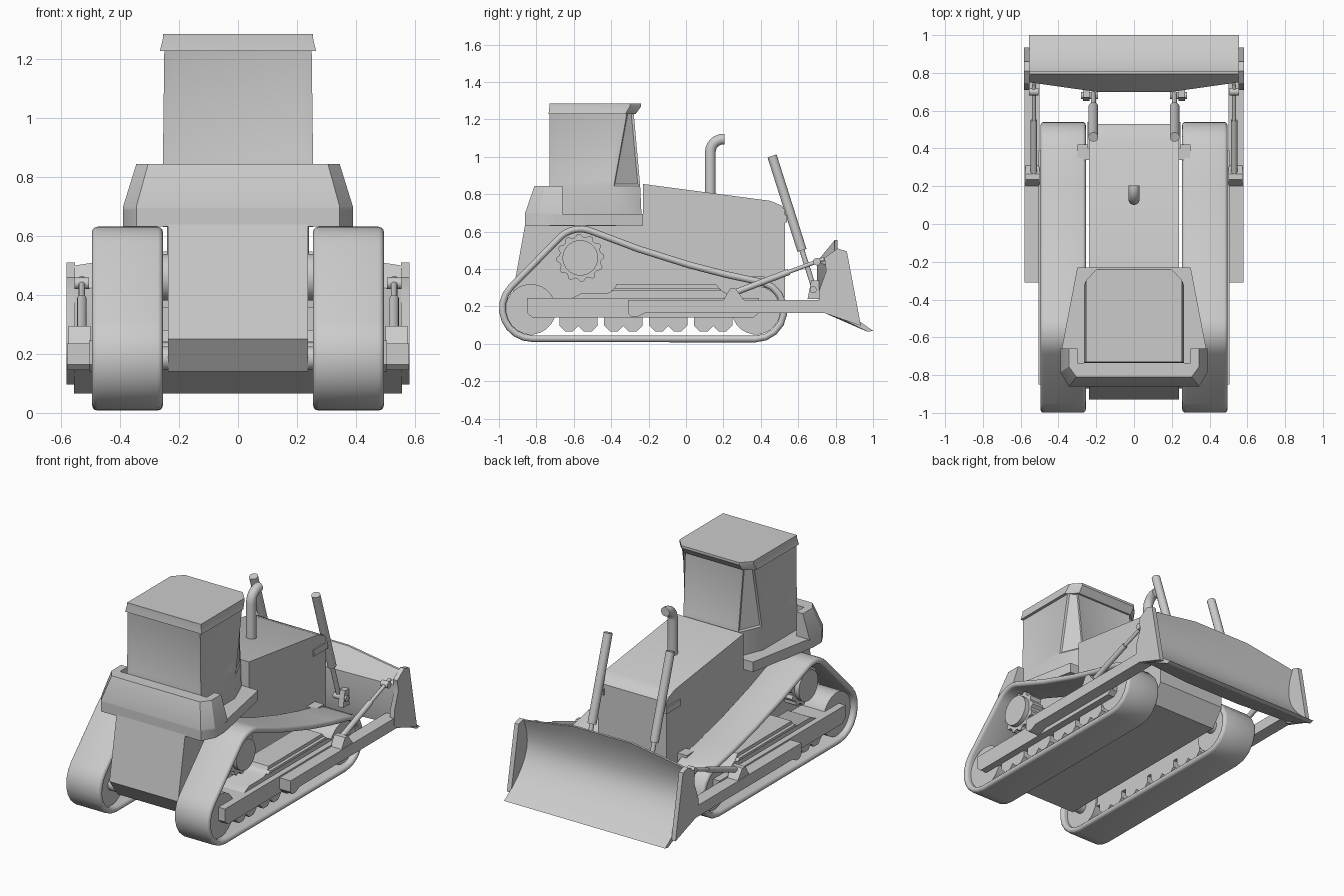
import bpy, bmesh, math
from mathutils import Vector

if "Cube" in bpy.data.objects:
    bpy.data.objects.remove(bpy.data.objects["Cube"])

grey = bpy.data.materials.new("plain grey")
grey.use_nodes = True
grey.diffuse_color = (0.6, 0.6, 0.6, 1)
grey.node_tree.nodes["Principled BSDF"].inputs["Base Color"].default_value = (0.6, 0.6, 0.6, 1)


def finish(name, bm, mirror=False, bevel=0, angle=30, band=0):
    bmesh.ops.recalc_face_normals(bm, faces=bm.faces)
    mesh = bpy.data.meshes.new(name)
    bm.to_mesh(mesh)
    bm.free()
    mesh.materials.append(grey)
    ob = bpy.data.objects.new(name, mesh)
    bpy.context.collection.objects.link(ob)
    if band:
        m = ob.modifiers.new("thickness", 'SOLIDIFY')
        m.thickness, m.offset = band, -1
    if bevel:
        m = ob.modifiers.new("bevel", 'BEVEL')
        m.width, m.segments, m.angle_limit = bevel, 3, math.radians(50)
    if mirror:
        ob.modifiers.new("mirror", 'MIRROR')
    bpy.ops.object.select_all(action='DESELECT')
    ob.select_set(True)
    bpy.context.view_layer.objects.active = ob
    bpy.ops.object.shade_smooth_by_angle(angle=math.radians(angle))
    return ob


def loft_bm(rings, caps=True, bm=None):
    bm = bm or bmesh.new()
    rows = [[bm.verts.new(p) for p in ring] for ring in rings]
    n = len(rows[0])
    for a, b in zip(rows, rows[1:]):
        for i in range(n):
            j = (i + 1) % n
            bm.faces.new((a[i], a[j], b[j], b[i]))
    if caps:
        bm.faces.new(rows[0])
        bm.faces.new(rows[-1])
    return bm


def prism(name, profile, x0, x1, **kw):
    """Side profile of (y, z) points extruded across x."""
    return finish(name, loft_bm([[(x, y, z) for y, z in profile] for x in (x0, x1)]), **kw)


def box(name, x, y, z, **kw):
    return prism(name, [(y[0], z[0]), (y[1], z[0]), (y[1], z[1]), (y[0], z[1])], *x, **kw)


def plan(half, z):
    """Half outline of (x, y) points completed by symmetry at height z."""
    return [(x, y, z) for x, y in half] + [(-x, y, z) for x, y in reversed(half)]


def tube(name, path, r, sides=16, mirror=True, bm=None, angle=40):
    path = [Vector(p) for p in path]
    rings = []
    for i, p in enumerate(path):
        d = (path[min(i + 1, len(path) - 1)] - path[max(i - 1, 0)]).normalized()
        u = Vector((1, 0, 0)) if abs(d.x) < 0.9 else Vector((0, 1, 0))
        u = (u - d * u.dot(d)).normalized()
        v = d.cross(u)
        rings.append([p + r * (u * math.cos(t) + v * math.sin(t))
                      for t in (math.tau * (k + .5) / sides for k in range(sides))])
    return finish(name, loft_bm(rings), mirror=mirror, angle=angle)


def wheel(name, y, z, r, x0, x1, sides=24):
    return tube(name, [(x0, y, z), (x1, y, z)], r, sides)


def arc(y, z, r, a0, a1, n=8):
    return [(y + r * math.cos(t), z + r * math.sin(t))
            for t in (math.radians(a0 + (a1 - a0) * k / n) for k in range(n + 1))]


# Hull with sloping hood
prism("hull_and_hood", [(-.86, .64), (-.93, .25), (-.85, .14), (.45, .14), (.53, .25), (.53, .715),
                        (.51, .74), (.45, .765), (-.23, .855), (-.23, .64)], -.237, .237)

# Tracks: three arcs joined with a sagging upper run
loop = (arc(-.82, .19, .18, 270, 136) + arc(-.565, .46, .172, 136, 70)
        + [(-.25, .525), (.02, .44), (.22, .388)] + arc(.37, .18, .172, 75, -90))
finish("tracks", loft_bm([[(x, y, z) for y, z in loop] for x in (.255, .495)], caps=False),
       mirror=True, bevel=.018, angle=35, band=.036)

# Idlers, rollers and sprockets
wheel("rear_idlers", -.83, .185, .135, .29, .46)
wheel("front_idlers", .375, .18, .13, .29, .46)
for g in range(4):
    for k in (-1, 1):
        wheel("track_roller", -.575 + g * .24 + k * .05, .12, .057, .3, .46, 8)
teeth = [(-.565 + r * math.cos(t), .46 + r * math.sin(t))
         for r, t in ((.128 if k % 4 < 2 else .112, math.tau * k / 48) for k in range(48))]
prism("sprockets", teeth, .34, .42, mirror=True)
wheel("sprocket_hubs", -.565, .46, .095, .34, .45)
wheel("final_drive_axles", -.565, .46, .08, .2, .36)
wheel("rear_axles", -.83, .185, .04, .2, .3)
wheel("front_axles", .38, .2, .04, .2, .3)
box("cross_beam", (-.3, .3), (.34, .42), (.28, .36))

# Track frames
prism("track_frames", [(-.85, .165), (-.82, .14), (.36, .14), (.39, .165), (.39, .245), (-.85, .245)],
      .3, .505, mirror=True)
prism("frame_covers", [(-.62, .24), (-.56, .27), (-.42, .27), (-.39, .285), (-.37, .32),
                       (.16, .32), (.19, .285), (.27, .24)], .31, .47, mirror=True)
prism("frame_ledges", [(-.4, .285), (.19, .285), (.17, .3), (-.38, .3)], .31, .49, mirror=True)

# Fender deck and raised rear rim
half = [(.3, -.23), (.39, -.7), (.39, -.78), (.345, -.86)]
finish("fender_deck", loft_bm([plan(half, .632), plan(half, .695)]))
low = [(.3, -.66), (.39, -.66), (.39, -.785), (.345, -.86)]
high = [(.3, -.66), (.345, -.66), (.345, -.755), (.305, -.81)]


def rim(outer, z):
    right = [(.3, -.735, z)] + [(x, y, z) for x, y in outer]
    return right + [(-x, y, z) for x, y, z in reversed(right)]


finish("rear_rim", loft_bm([rim(low, .69), rim(low, .70), rim(high, .845)]))

# Cab with recessed windows
foot = [(.19, -.235), (.255, -.4), (.255, -.73)]
waist = [(.19, -.245), (.255, -.385), (.255, -.73)]
head = [(.2, -.28), (.25, -.315), (.25, -.73)]
bm = loft_bm([plan(foot, .63), plan(waist, .845), plan(head, 1.24)])
bmesh.ops.recalc_face_normals(bm, faces=bm.faces)
for f in [f for f in bm.faces if f.calc_center_median().z > .9 and abs(f.normal.z) < .5]:
    lengths = [e.calc_length() for e in f.edges]
    margin = .04 if min(lengths) > .2 else .014
    bmesh.ops.inset_individual(bm, faces=[f], thickness=margin, depth=-.008)
finish("cab", bm)
eave = [(.2, -.27), (.265, -.325), (.265, -.735)]
ridge = [(.2, -.24), (.255, -.3), (.255, -.73)]
finish("cab_roof", loft_bm([plan(eave, 1.228), plan(ridge, 1.27), plan(ridge, 1.285)]))

# Exhaust
bend = [(0, y, z) for y, z in arc(.2, 1.025, .07, 180, 90, 6)]
tube("exhaust", [(0, .13, .75)] + bend + [(0, .205, 1.095)], .029, mirror=False)

# Blade lift cylinders and their mounts
tube("lift_cylinders", [(.215, .46, 1.005), (.215, .62, .5)], .026)
tube("lift_rods", [(.215, .62, .5), (.215, .69, .28)], .014)
box("lift_mounts", (.19, .245), (.4, .54), (.65, .69), mirror=True)
prism("lift_lugs", [(.65, .24), (.76, .24), (.76, .34), (.67, .34)], .235, .27, mirror=True)
tube("lift_pins", [(.19, .68, .29), (.28, .68, .29)], .018)

# Push arms and diagonal braces
prism("push_arms", [(-.31, .165), (-.29, .145), (-.26, .145), (-.22, .165), (.76, .165), (.76, .235), (-.31, .235)],
      .5, .58, mirror=True)
prism("brace_brackets", [(.2, .235), (.31, .235), (.265, .295), (.235, .295)], .5, .575, mirror=True)
tube("brace_cylinders", [(.53, .25, .27), (.53, .55, .385)], .017)
tube("brace_rods", [(.53, .55, .385), (.53, .74, .455)], .011)
for y, z in ((.255, .275), (.7, .44)):
    tube("brace_pins", [(.505, y, z), (.555, y, z)], .02)

# Curved blade, taller and deeper in the middle
def blade_ring(x):
    t = max(0, (abs(x) - .2) / .355)
    face = []
    for k in range(11):
        z = .07 + .485 * k / 10
        y = .775 + (.225 * ((.36 - z) / .29) ** 2 if z < .36 else .035 * ((z - .36) / .195) ** 2)
        face.append((y, z - .055 * t * max(0, z - .36) / .195))
    back = [(.795, .555 - .055 * t), (.7 + .05 * t, .44 - .02 * t), (.7 + .05 * t, .27),
            (.73 + .03 * t, .17), (.97, .065)]
    return [(x, y, z) for y, z in face + back]


finish("blade", loft_bm([blade_ring(x) for x in (-.556, -.2, .2, .556)]))
prism("blade_end_plates", [(.71, .19), (.74, .165), (.935, .097), (.86, .495), (.81, .51), (.74, .46), (.75, .39), (.71, .28)],
      .553, .582, mirror=True)
